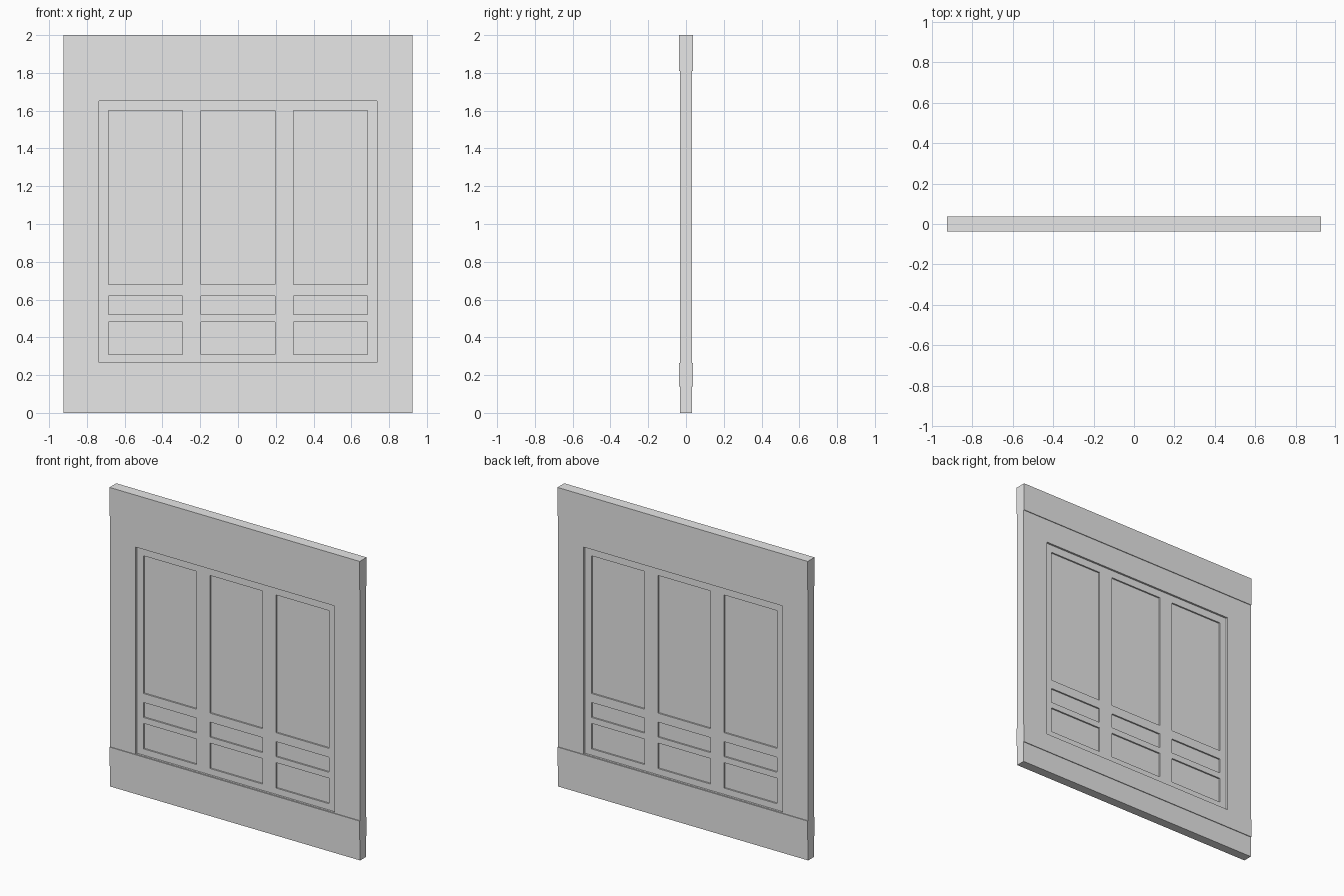
import bpy
import bmesh

if "Cube" in bpy.data.objects:
    bpy.data.objects.remove(bpy.data.objects["Cube"], do_unlink=True)

HALF_WIDTH = 0.925
WALL = 0.031          # half thickness of the wall
BAND = 0.036          # half thickness of the raised bands
FIELD = 0.018         # half thickness inside the framed recess
PANEL = 0.008         # half thickness inside the small panels

grey = bpy.data.materials.new("plain_grey")
grey.use_nodes = True
grey.diffuse_color = (0.8, 0.8, 0.8, 1)
grey.node_tree.nodes["Principled BSDF"].inputs["Base Color"].default_value = (0.8, 0.8, 0.8, 1)


def make_object(name, bm):
    bmesh.ops.recalc_face_normals(bm, faces=bm.faces)
    mesh = bpy.data.meshes.new(name)
    bm.to_mesh(mesh)
    bm.free()
    mesh.materials.append(grey)
    obj = bpy.data.objects.new(name, mesh)
    bpy.context.collection.objects.link(obj)
    return obj


def recess_cutter(name, rects, depth):
    """Boxes on both sides of the wall that cut down to the given depth."""
    bm = bmesh.new()
    for x0, x1, z0, z1 in rects:
        for side in (-1, 1):
            verts = bmesh.ops.create_cube(bm, size=1)["verts"]
            for v in verts:
                v.co.x = x1 if v.co.x > 0 else x0
                v.co.z = z1 if v.co.z > 0 else z0
                v.co.y = side * (0.1 if v.co.y > 0 else depth)
    cutter = make_object(name, bm)
    cutter.hide_render = True
    return cutter


# Wall section with raised top and lower bands, extruded across the width
half = [(WALL, 0), (WALL, 0.14), (BAND, 0.14), (BAND, 0.265),
        (WALL, 0.265), (WALL, 1.81), (BAND, 1.81), (BAND, 2)]
section = half + [(-y, z) for y, z in reversed(half)]
bm = bmesh.new()
face = bm.faces.new([bm.verts.new((-HALF_WIDTH, y, z)) for y, z in section])
ext = bmesh.ops.extrude_face_region(bm, geom=[face])["geom"]
bmesh.ops.translate(bm, vec=(2 * HALF_WIDTH, 0, 0),
                    verts=[g for g in ext if isinstance(g, bmesh.types.BMVert)])
wall = make_object("panelled_wall", bm)

# Large framed recess, then three columns of sunken panels
columns = [(c - 0.195, c + 0.195) for c in (-0.49, 0, 0.49)]
rows = [(0.31, 0.48), (0.52, 0.62), (0.68, 1.6)]
cutters = [
    recess_cutter("frame_cutter", [(-0.735, 0.735, 0.268, 1.65)], FIELD),
    recess_cutter("panel_cutter", [c + r for c in columns for r in rows], PANEL),
]
for cutter in cutters:
    mod = wall.modifiers.new(cutter.name, "BOOLEAN")
    mod.operation = "DIFFERENCE"
    mod.solver = "EXACT"
    mod.object = cutter

# Bake the cuts and drop the cutters
bpy.context.view_layer.update()
result = bpy.data.meshes.new_from_object(
    wall.evaluated_get(bpy.context.evaluated_depsgraph_get()))
wall.modifiers.clear()
wall.data = result
wall.data.name = "panelled_wall"
for cutter in cutters:
    bpy.data.objects.remove(cutter, do_unlink=True)
